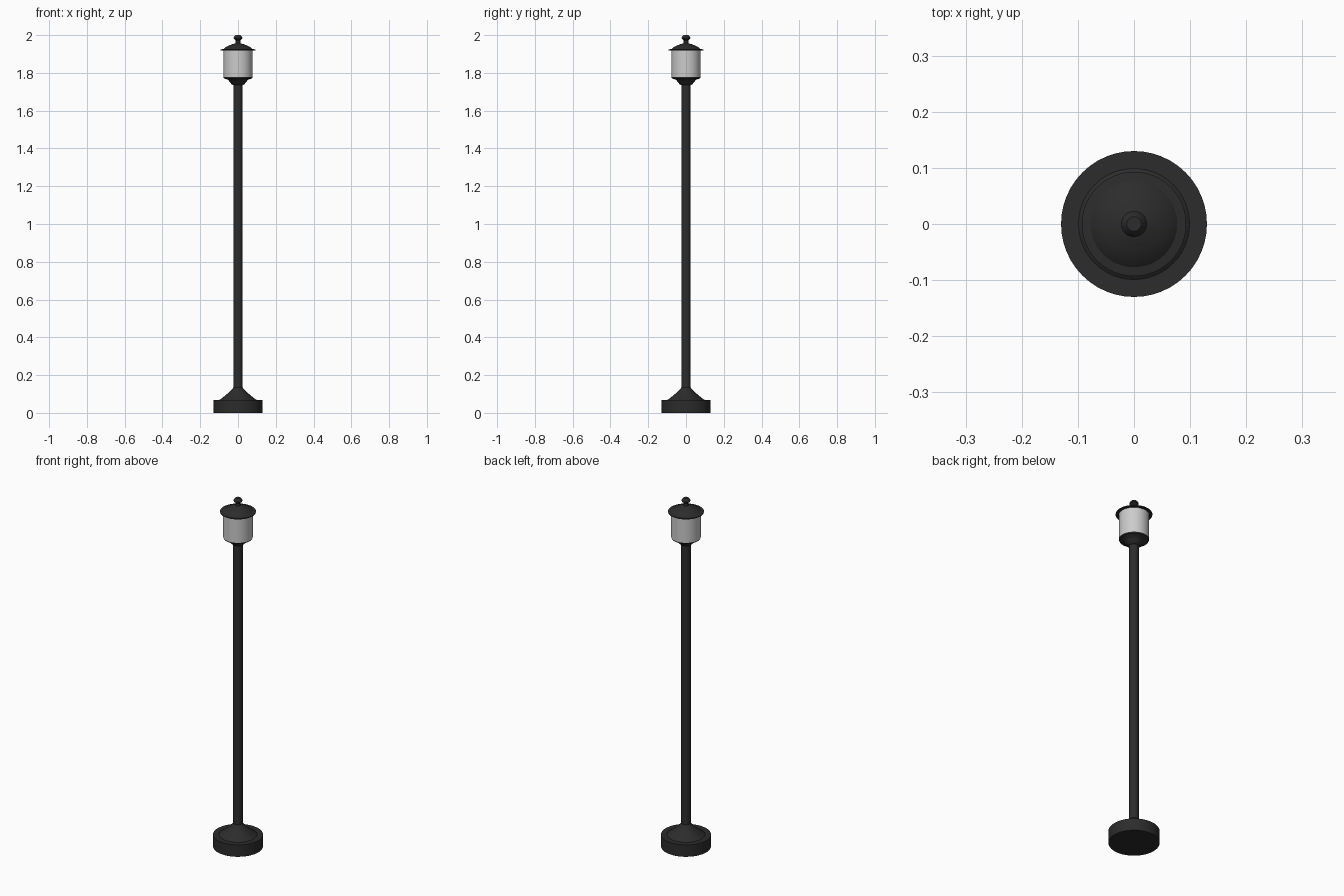
import bpy, bmesh, math

if "Cube" in bpy.data.objects:
    bpy.data.objects.remove(bpy.data.objects["Cube"])

SIDES = 48
dark = bpy.data.materials.new("dark_metal")
dark.diffuse_color = (0.025, 0.025, 0.025, 1)
dark.use_nodes = True
dark.node_tree.nodes["Principled BSDF"].inputs["Base Color"].default_value = dark.diffuse_color


def lathe(name, profile, mat=None):
    """Spin (radius, height) points around z and close both ends."""
    bm = bmesh.new()
    rings = []
    for r, z in profile:
        rings.append([bm.verts.new((r * math.cos(a), r * math.sin(a), z))
                      for a in (2 * math.pi * i / SIDES for i in range(SIDES))])
    for lo, hi in zip(rings, rings[1:]):
        for i in range(SIDES):
            j = (i + 1) % SIDES
            bm.faces.new((lo[i], lo[j], hi[j], hi[i]))
    bm.faces.new(rings[0][::-1])
    bm.faces.new(rings[-1])
    mesh = bpy.data.meshes.new(name)
    bm.to_mesh(mesh)
    bm.free()
    obj = bpy.data.objects.new(name, mesh)
    bpy.context.collection.objects.link(obj)
    if mat:
        mesh.materials.append(mat)
    bpy.ops.object.select_all(action='DESELECT')
    obj.select_set(True)
    bpy.context.view_layer.objects.active = obj
    bpy.ops.object.shade_smooth_by_angle(angle=math.radians(30))
    return obj


# Round foot with a flared skirt
lathe("base", [(0.13, 0), (0.13, 0.068), (0.099, 0.068), (0.085, 0.078),
               (0.065, 0.094), (0.045, 0.112), (0.03, 0.127), (0.025, 0.134)], dark)

# Straight post
lathe("pole", [(0.025, 0.12), (0.025, 1.75)], dark)

# Flared cup holding the lamp
lathe("lamp_collar", [(0.025, 1.735), (0.034, 1.74), (0.043, 1.752),
                      (0.054, 1.764), (0.075, 1.771), (0.077, 1.777)], dark)

# Cylindrical lamp shade
lathe("lamp_shade", [(0.077, 1.777), (0.077, 1.921)])

# Brimmed lid
lathe("lamp_lid", [(0.093, 1.919), (0.093, 1.924), (0.077, 1.926), (0.067, 1.935),
                   (0.05, 1.944), (0.03, 1.952), (0.013, 1.957)], dark)

# Small knob on top
lathe("finial", [(0.012, 1.95), (0.012, 1.972), (0.022, 1.98), (0.023, 1.986),
                 (0.019, 1.994), (0.013, 2.0)], dark)
